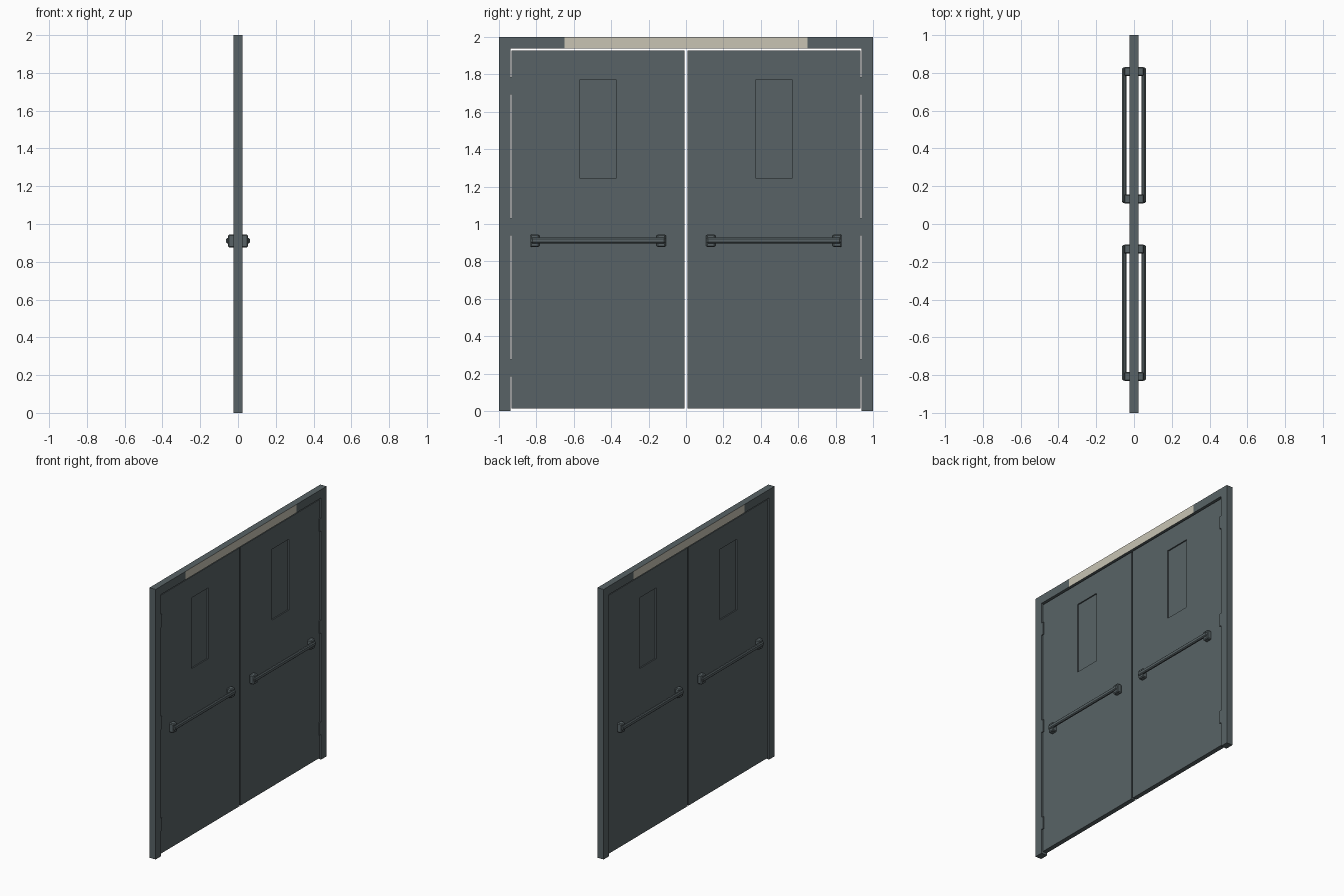
import bpy, bmesh
from mathutils import Vector

cube = bpy.data.objects.get("Cube")
if cube:
    bpy.data.objects.remove(cube, do_unlink=True)


def material(name, colour):
    m = bpy.data.materials.new(name)
    m.use_nodes = True
    m.diffuse_color = (*colour, 1)
    m.node_tree.nodes["Principled BSDF"].inputs["Base Color"].default_value = (*colour, 1)
    return m


STEEL = material("slate grey steel", (0.098, 0.124, 0.132))
CREAM = material("cream panel", (0.58, 0.55, 0.455))


def finish(name, bm, *mats):
    bmesh.ops.recalc_face_normals(bm, faces=bm.faces)
    mesh = bpy.data.meshes.new(name)
    bm.to_mesh(mesh)
    bm.free()
    for m in mats:
        mesh.materials.append(m)
    ob = bpy.data.objects.new(name, mesh)
    bpy.context.collection.objects.link(ob)
    return ob


def add_box(bm, x, y, z):
    """Box from (min, max) ranges on each axis."""
    verts = bmesh.ops.create_cube(bm, size=1)["verts"]
    for v in verts:
        v.co = Vector(sum(r) / 2 + c * (r[1] - r[0]) for c, r in zip(v.co, (x, y, z)))
    return verts


def box(name, x, y, z, bevel=0):
    bm = bmesh.new()
    add_box(bm, x, y, z)
    if bevel:
        bmesh.ops.bevel(bm, geom=bm.edges[:], offset=bevel, segments=1, affect='EDGES')
    return finish(name, bm, STEEL)


def cut(bm, axis, value):
    """Slice all faces across one axis."""
    point, normal = Vector(), Vector()
    point[axis], normal[axis] = value, 1
    bmesh.ops.bisect_plane(bm, geom=bm.verts[:] + bm.edges[:] + bm.faces[:],
                           plane_co=point, plane_no=normal)


def span(side, a, b):
    return tuple(sorted((side * a, side * b)))


FRAME = (-0.025, 0.025)
DOOR = (-0.017, 0.017)
WIN_Y, WIN_Z = (0.372, 0.57), (1.246, 1.77)

# Frame header with the cream section on both broad faces
bm = bmesh.new()
add_box(bm, FRAME, (-1, 1), (1.938, 2))
for y in (-0.65, 0.65):
    cut(bm, 1, y)
bm.normal_update()
for f in bm.faces:
    f.material_index = int(abs(f.normal.x) > 0.9 and abs(f.calc_center_median().y) < 0.6)
finish("frame_header", bm, STEEL, CREAM)

for side, label in ((1, "back"), (-1, "front")):
    # Frame post
    box(label + "_frame_post", FRAME, span(side, 0.938, 1), (0, 1.938))

    # Door leaf with a recessed panel on each face
    bm = bmesh.new()
    add_box(bm, DOOR, span(side, 0.007, 0.932), (0.013, 1.927))
    for y in WIN_Y:
        cut(bm, 1, side * y)
    for z in WIN_Z:
        cut(bm, 2, z)
    bm.normal_update()
    panes = []
    for f in bm.faces:
        c = f.calc_center_median()
        if (abs(f.normal.x) > 0.9 and WIN_Y[0] < abs(c.y) < WIN_Y[1]
                and WIN_Z[0] < c.z < WIN_Z[1]):
            panes.append(f)
    for pane in panes:
        inward = pane.normal * -0.009
        ext = bmesh.ops.extrude_discrete_faces(bm, faces=[pane])["faces"]
        bmesh.ops.translate(bm, verts=ext[0].verts[:], vec=inward)
    finish(label + "_door", bm, STEEL)

    # Hinges on one face only
    for i, z in enumerate((0.232, 0.985, 1.74)):
        box(f"{label}_hinge_{i + 1}", (0.012, 0.024), span(side, 0.921, 0.939),
            (z - 0.047, z + 0.047))

    # Push bar and its end mounts on both faces
    for face, way in ((1, "right"), (-1, "left")):
        for a, b, end in ((0.108, 0.157, "inner"), (0.784, 0.832, "outer")):
            box(f"{label}_{way}_{end}_mount", span(face, 0.016, 0.054),
                span(side, a, b), (0.876, 0.944), 0.006)
        box(f"{label}_{way}_push_bar", span(face, 0.041, 0.0625),
            span(side, 0.112, 0.828), (0.897, 0.927), 0.006)
